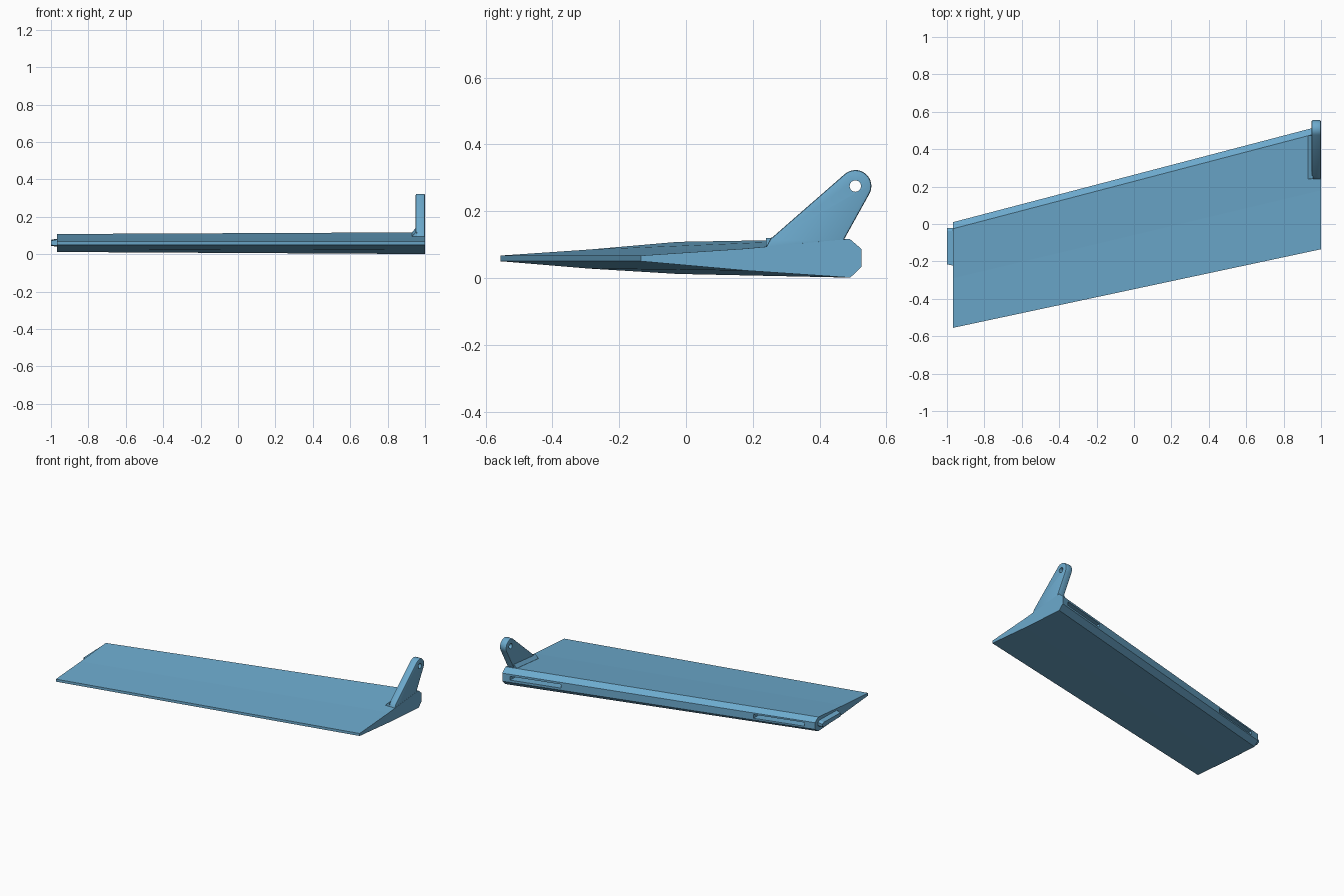
import bpy, bmesh, math
from mathutils import Vector

if "Cube" in bpy.data.objects:
    bpy.data.objects.remove(bpy.data.objects["Cube"])

blue = bpy.data.materials.new("light blue")
blue.diffuse_color = (0.15, 0.40, 0.61, 1)
blue.use_nodes = True
blue.node_tree.nodes["Principled BSDF"].inputs["Base Color"].default_value = blue.diffuse_color


def loft(name, a, b):
    """Closed solid between two matching 3D sections."""
    bm = bmesh.new()
    va, vb = [bm.verts.new(p) for p in a], [bm.verts.new(p) for p in b]
    n = len(a)
    bm.faces.new(va)
    bm.faces.new(vb[::-1])
    for i in range(n):
        j = (i + 1) % n
        bm.faces.new((va[i], vb[i], vb[j], va[j]))
    bmesh.ops.recalc_face_normals(bm, faces=bm.faces)
    mesh = bpy.data.meshes.new(name)
    bm.to_mesh(mesh)
    bm.free()
    mesh.materials.append(blue)
    ob = bpy.data.objects.new(name, mesh)
    bpy.context.collection.objects.link(ob)
    return ob


def at_x(x, pts):
    return [(x, y, z) for y, z in pts]


def apply(ob, mod):
    bpy.context.view_layer.objects.active = ob
    bpy.ops.object.modifier_apply(modifier=mod.name)


def cut(ob, cutter):
    mod = ob.modifiers.new("cut", 'BOOLEAN')
    mod.operation, mod.solver, mod.object = 'DIFFERENCE', 'EXACT', cutter
    apply(ob, mod)
    bpy.data.objects.remove(cutter)


# Swept flap body: thin blunt trailing edge, chamfered leading edge
root = [(-0.135, 0.05), (0.18, 0.022), (0.492, 0.001), (0.525, 0.033),
        (0.525, 0.087), (0.49, 0.117), (0.18, 0.088), (-0.135, 0.067)]
tip = [(-0.555, 0.05), (-0.29, 0.028), (-0.025, 0.012), (0.01, 0.038),
       (0.01, 0.083), (-0.025, 0.108), (-0.29, 0.085), (-0.555, 0.067)]
body = loft("flap_body", at_x(1, root), at_x(-0.967, tip))

# Two hinge slots in the leading edge
slope = 0.515 / 1.967
for x0, x1 in ((0.63, 0.95), (-0.9, -0.58)):
    ends = []
    for x in (x0, x1):
        y = 0.525 - slope * (1 - x)
        ends.append(at_x(x, [(y - 0.06, 0.048), (y + 0.05, 0.048),
                             (y + 0.05, 0.073), (y - 0.06, 0.073)]))
    cut(body, loft("slot_cutter", *ends))

# Short tongue on the tip end
inner = [(-0.225, 0.043), (-0.037, 0.037), (-0.022, 0.05),
         (-0.022, 0.075), (-0.037, 0.086), (-0.225, 0.081)]
outer = [(-0.216, 0.049), (-0.037, 0.045), (-0.022, 0.054),
         (-0.022, 0.069), (-0.037, 0.077), (-0.216, 0.073)]
loft("tip_tongue", at_x(-0.95, inner), at_x(-1, outer))
bpy.data.objects["tip_tongue"].data.vertices[0].co.x = -0.95

# Control horn: slanted lever with a round eye
centre, r = Vector((0.507, 0.275)), 0.048
front, back = Vector((0.252, 0.116)), Vector((0.472, 0.113))


def tangent(p, sign):
    d = p - centre
    return math.atan2(d.y, d.x) + sign * math.acos(r / d.length)


a0, a1 = tangent(back, 1), tangent(front, -1) % math.tau
a0 = (a0 + math.pi) % math.tau - math.pi
arc = []
for i in range(17):
    a = a0 + (a1 - a0) * i / 16
    arc.append((centre.x + r * math.cos(a), centre.y + r * math.sin(a)))
profile = [(0.24, 0.07), (0.46, 0.07), tuple(back)] + arc + [tuple(front), (0.24, 0.093)]
horn = loft("control_horn", at_x(0.95, profile), at_x(0.999, profile))
bevel = horn.modifiers.new("edge", 'BEVEL')
bevel.width, bevel.segments = 0.006, 2
bevel.limit_method, bevel.angle_limit = 'ANGLE', math.radians(60)
apply(horn, bevel)
hole = [(centre.x + 0.017 * math.cos(i * math.tau / 24),
         centre.y + 0.017 * math.sin(i * math.tau / 24)) for i in range(24)]
cut(horn, loft("eye_cutter", at_x(0.9, hole), at_x(1.1, hole)))

# Sloped fillet along the inner foot of the horn
foot = [[(0.93, y, z - 0.02), (0.958, y, z - 0.02), (0.958, y, z + 0.024),
         (0.95, y, z + 0.022), (0.936, y, z + 0.007), (0.93, y, z + 0.001)]
        for y, z in ((0.24, 0.095), (0.472, 0.117))]
loft("horn_fillet", *foot)

# Smooth the rounded parts, keep hard edges
for ob in bpy.context.scene.objects:
    ob.select_set(ob.name.startswith("control_horn"))
bpy.context.view_layer.objects.active = horn
bpy.ops.object.shade_smooth_by_angle(angle=math.radians(30))
